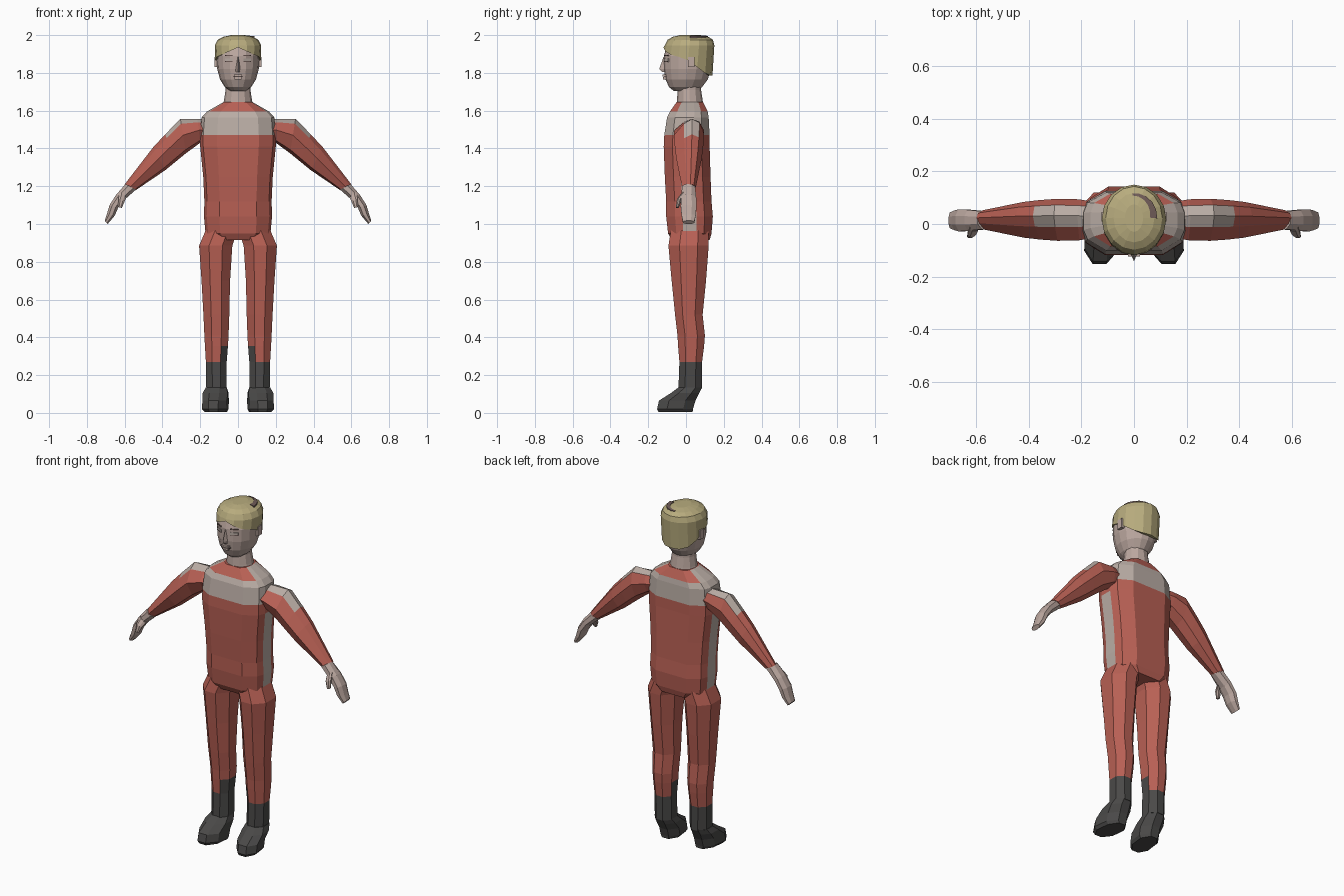
import bpy, bmesh, math
from mathutils import Vector

cube = bpy.data.objects.get("Cube")
if cube:
    bpy.data.objects.remove(cube, do_unlink=True)


def material(name, *rgb):
    lin = [(c / 255 / 12.92 if c < 11 else ((c / 255 + 0.055) / 1.055) ** 2.4) for c in rgb]
    m = bpy.data.materials.new(name)
    m.use_nodes = True
    m.diffuse_color = (*lin, 1)
    bsdf = m.node_tree.nodes["Principled BSDF"]
    bsdf.inputs["Base Color"].default_value = (*lin, 1)
    bsdf.inputs["Roughness"].default_value = 0.9
    return m


RED = material("suit red", 184, 96, 84)
GREY = material("panel grey", 186, 173, 165)
SKIN = material("skin", 188, 168, 160)
HAIR = material("blond hair", 184, 172, 126)
DARK = material("boot charcoal", 74, 73, 72)
LINE = material("face line brown", 112, 92, 88)


def loft(name, rings, mats, rule=lambda row, col: 0, mirror=False):
    """Skin a list of equal-length rings, cap both ends, colour faces by row and column."""
    bm = bmesh.new()
    vs = [[bm.verts.new(p) for p in ring] for ring in rings]
    n = len(vs[0])
    for r in range(len(vs) - 1):
        for c in range(n):
            d = (c + 1) % n
            f = bm.faces.new((vs[r][c], vs[r][d], vs[r + 1][d], vs[r + 1][c]))
            f.material_index = rule(r, c)
    bm.faces.new(vs[0]).material_index = rule(0, 0)
    bm.faces.new(vs[-1]).material_index = rule(len(vs) - 2, 0)
    bmesh.ops.recalc_face_normals(bm, faces=bm.faces)
    me = bpy.data.meshes.new(name)
    bm.to_mesh(me)
    bm.free()
    ob = bpy.data.objects.new(name, me)
    bpy.context.collection.objects.link(ob)
    for m in mats:
        me.materials.append(m)
    if mirror:
        ob.modifiers.new("Mirror", "MIRROR")
    return ob


def flat_ring(profile, z, x0, x1, y0, y1, shear=0):
    """Horizontal ring: unit profile stretched into the given box."""
    cx, cy, hx, hy = (x0 + x1) / 2, (y0 + y1) / 2, (x1 - x0) / 2, (y1 - y0) / 2
    return [(cx + px * hx + shear * min(0, cy + py * hy), cy + py * hy, z) for px, py in profile]


def limb_ring(profile, top, bottom, cy, hy):
    """Ring across a sloping limb, from its top point to its bottom point."""
    t, b = Vector((top[0], cy, top[1])), Vector((bottom[0], cy, bottom[1]))
    return [(t + b) / 2 + (t - b) / 2 * u + Vector((0, hy * y, 0)) for y, u in profile]


def circle(n):
    return [(math.sin(2 * math.pi * i / n), -math.cos(2 * math.pi * i / n)) for i in range(n)]


def box(name, mat, x0, x1, y0, y1, z0, z1, mirror=False):
    sq = [(-1, -1), (1, -1), (1, 1), (-1, 1)]
    return loft(name, [flat_ring(sq, z, x0, x1, y0, y1) for z in (z0, z1)], [mat], mirror=mirror)


# Torso: chest band, side stripes, grey shoulders
half = [(0.55, -1), (0.92, -0.62), (1, -0.3), (1, 0.3), (0.92, 0.65), (0.55, 1)]
body = half + [(-x, y) for x, y in reversed(half)]
torso = [(0.915, 0.13, -0.075, 0.125), (0.95, 0.172, -0.095, 0.135), (1.04, 0.18, -0.105, 0.142),
         (1.12, 0.178, -0.105, 0.135), (1.25, 0.184, -0.112, 0.13), (1.41, 0.2, -0.118, 0.125),
         (1.47, 0.2, -0.115, 0.125), (1.565, 0.192, -0.1, 0.12), (1.595, 0.165, -0.085, 0.115),
         (1.645, 0.078, -0.05, 0.09)]


def torso_colour(row, col):
    if row in (6, 7):
        return 1
    if row == 8:
        return int(col in (1, 2, 3, 7, 8, 9))
    return int(col in (2, 8) and 1 <= row <= 4)


loft("torso", [flat_ring(body, z, -w, w, a, b) for z, w, a, b in torso], [RED, GREY], torso_colour)

# Legs with boot tops
octagon = [(-0.4, -1), (0.4, -1), (1, -0.45), (1, 0.45), (0.4, 1), (-0.4, 1), (-1, 0.45), (-1, -0.45)]
leg = [(0.13, 0.06, 0.168, -0.04, 0.085), (0.27, 0.06, 0.17, -0.035, 0.085),
       (0.355, 0.053, 0.175, -0.042, 0.096), (0.41, 0.05, 0.178, -0.045, 0.1),
       (0.52, 0.046, 0.183, -0.058, 0.088), (0.7, 0.042, 0.193, -0.076, 0.106),
       (0.885, 0.03, 0.206, -0.093, 0.12), (0.965, 0.004, 0.172, -0.08, 0.12)]
loft("legs", [flat_ring(octagon, *r) for r in leg], [RED, DARK],
     lambda row, col: int(row == 0 or (row == 1 and col in (6, 7))), True)

# Shoes, toes turned slightly out
shoe = [(0.004, 0.058, 0.165, -0.145, 0.035), (0.02, 0.048, 0.178, -0.153, 0.037),
        (0.065, 0.048, 0.178, -0.143, 0.05), (0.105, 0.05, 0.182, -0.08, 0.07),
        (0.135, 0.06, 0.17, -0.04, 0.085)]
loft("shoes", [flat_ring(octagon, *r, shear=-0.12) for r in shoe], [DARK], mirror=True)

# Arms with grey shoulder flash
arm_profile = [(0.2, 1), (-0.35, 0.72), (-1, 0.05), (-0.6, -0.8), (0.1, -1), (0.75, -0.7),
               (1, 0.1), (0.7, 0.78)]
arm = [((0.16, 1.555), (0.17, 1.44), 0.07), ((0.215, 1.556), (0.2, 1.43), 0.078),
       ((0.305, 1.556), (0.275, 1.375), 0.08), ((0.385, 1.475), (0.33, 1.33), 0.075),
       ((0.45, 1.405), (0.385, 1.285), 0.068), ((0.6, 1.21), (0.54, 1.18), 0.037)]
loft("arms", [limb_ring(arm_profile, t, b, 0.016, h) for t, b, h in arm], [RED, GREY],
     lambda row, col: int(row < 3 and col in (0, 7)), True)

# Hands and thumbs
hand = [((0.595, 1.212), (0.54, 1.182), 0.034), ((0.645, 1.155), (0.605, 1.125), 0.04),
        ((0.68, 1.1), (0.635, 1.085), 0.042), ((0.695, 1.05), (0.652, 1.045), 0.038),
        ((0.706, 1.018), (0.69, 1.0), 0.03)]
loft("hands", [limb_ring(octagon, t, b, 0.014, h) for t, b, h in hand], [SKIN], mirror=True)
thumb = [((0.625, 1.17), (0.59, 1.14), -0.01, 0.016), ((0.633, 1.135), (0.6, 1.12), -0.035, 0.013),
         ((0.635, 1.09), (0.615, 1.085), -0.046, 0.008)]
loft("thumbs", [limb_ring(octagon, *r) for r in thumb], [SKIN], mirror=True)

# Neck
ring12 = circle(12)
neck = [(1.63, 0.08, -0.05, 0.092), (1.655, 0.074, -0.048, 0.088), (1.71, 0.066, -0.044, 0.08),
        (1.78, 0.066, -0.044, 0.08)]
loft("neck", [flat_ring(ring12, z, -w, w, a, b) for z, w, a, b in neck], [SKIN])

# Head
ring16 = circle(16)
head = [(1.705, 0.045, -0.065, 0.06), (1.725, 0.07, -0.09, 0.085), (1.765, 0.095, -0.108, 0.115),
        (1.82, 0.11, -0.117, 0.132), (1.89, 0.114, -0.117, 0.135), (1.95, 0.105, -0.1, 0.125)]
loft("head", [flat_ring(ring16, z, -w, w, a, b) for z, w, a, b in head], [SKIN])

# Nose, ears, lips, brows and eyes
tri = [(-1, 1), (0, -1), (1, 1)]
loft("nose", [flat_ring(tri, *r) for r in [(1.805, -0.02, 0.02, -0.125, -0.1),
     (1.82, -0.018, 0.018, -0.142, -0.1), (1.885, -0.01, 0.01, -0.119, -0.1)]], [SKIN])
box("ears", SKIN, 0.1, 0.124, 0.01, 0.045, 1.83, 1.885, True)
box("upper_lip", SKIN, -0.022, 0.022, -0.124, -0.1, 1.782, 1.792)
box("mouth", LINE, -0.026, 0.026, -0.116, -0.1, 1.777, 1.782)
box("lower_lip", SKIN, -0.018, 0.018, -0.121, -0.1, 1.766, 1.777)
for label, mat, z, h, off in (("brows", LINE, 1.893, 0.003, 0.003), ("eyes", GREY, 1.868, 0.007, 0.002),
                              ("lower_lids", LINE, 1.86, 0.002, 0.003)):
    edge = [(0.03, -0.114), (0.068, -0.094), (0.066, -0.088), (0.03, -0.106)]
    loft(label, [[(x, y - off, zz) for x, y in edge] for zz in (z - h, z + h)], [mat], mirror=True)

# Hair cap, cut high over the brow and low at the nape
def hair_edge(x, y):
    if y < 0:
        return 1.935 - 0.045 * min(1, abs(x) / 0.1) if y < -0.04 else 1.885
    return 1.875 - 0.09 * min(1, y / 0.12)


def hair_brim(w, a, b):
    return [(x, y, hair_edge(x, y)) for x, y, z in flat_ring(ring16, 0, -w, w, a, b)]


hair = [(1.945, 0.123, -0.113, 0.15), (1.975, 0.108, -0.098, 0.143), (1.991, 0.078, -0.07, 0.118),
        (2.0, 0.035, -0.03, 0.075)]
loft("hair", [hair_brim(0.105, -0.1, 0.125), hair_brim(0.121, -0.119, 0.14)]
     + [flat_ring(ring16, z, -w, w, a, b) for z, w, a, b in hair], [HAIR])

# Crown whorl: tapering crescent
arc = [math.radians(a) for a in range(-5, 96, 20)]
whorl = []
for i, a in enumerate(arc):
    wide = 0.003 + 0.011 * (1 - i / (len(arc) - 1))
    whorl.append([(r * math.cos(a), 0.03 + r * 1.1 * math.sin(a), z)
                  for r, z in ((0.075 - wide, 1.989), (0.075 + wide, 1.985),
                               (0.075 + wide, 1.994), (0.075 - wide, 1.997))])
loft("hair_whorl", whorl, [LINE])
